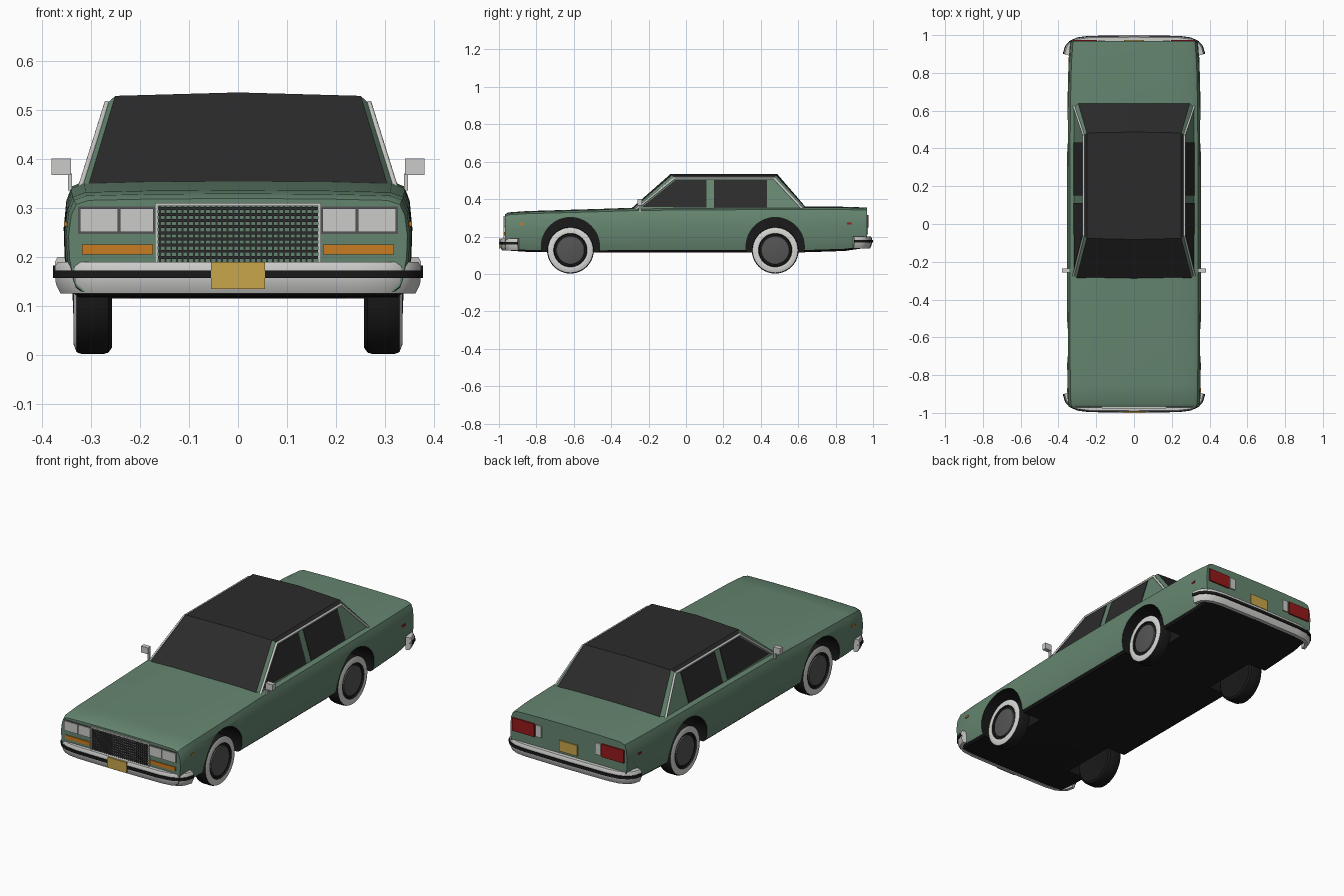
import bpy, bmesh, math
from mathutils import Vector, Matrix

if "Cube" in bpy.data.objects:
    bpy.data.objects.remove(bpy.data.objects["Cube"])


def mat(name, r, g, b):
    m = bpy.data.materials.new(name)
    m.diffuse_color = (r, g, b, 1)
    m.use_nodes = True
    m.node_tree.nodes["Principled BSDF"].inputs["Base Color"].default_value = m.diffuse_color
    return m


GREEN = mat("sage green", 0.13, 0.235, 0.16)
CHARCOAL = mat("charcoal", 0.024, 0.024, 0.024)
BLACK = mat("black", 0.010, 0.010, 0.010)
CHROME = mat("chrome grey", 0.60, 0.60, 0.59)
WHITE = mat("whitewall", 0.68, 0.68, 0.66)
GREY = mat("hub grey", 0.09, 0.09, 0.09)
AMBER = mat("amber", 0.58, 0.20, 0.015)
RED = mat("red", 0.30, 0.010, 0.010)
GOLD = mat("gold", 0.58, 0.38, 0.07)


def finish(bm, name, mats, smooth=None):
    bmesh.ops.recalc_face_normals(bm, faces=bm.faces)
    me = bpy.data.meshes.new(name)
    bm.to_mesh(me)
    bm.free()
    for m in mats:
        me.materials.append(m)
    if smooth:
        me.shade_smooth()
        me.set_sharp_from_angle(angle=math.radians(smooth))
    ob = bpy.data.objects.new(name, me)
    bpy.context.collection.objects.link(ob)
    return ob


def add_box(bm, x, y, z):
    c = [(a + b) / 2 for a, b in (x, y, z)]
    s = [abs(b - a) for a, b in (x, y, z)]
    bmesh.ops.create_cube(bm, size=1, matrix=Matrix.Translation(c) @ Matrix.Diagonal((*s, 1)))


def boxes(name, m, items, mirror=False):
    bm = bmesh.new()
    for x, y, z in items:
        add_box(bm, x, y, z)
        if mirror:
            add_box(bm, (-x[1], -x[0]), y, z)
    return finish(bm, name, [m])


def loft(bm, rings, closed=True, mat_rule=lambda j: 0):
    """Bridge equal-length rings of points and cap both ends."""
    vs = [[bm.verts.new(p) for p in r] for r in rings]
    n = len(vs[0])
    for a, b in zip(vs, vs[1:]):
        for j in range(n if closed else n - 1):
            k = (j + 1) % n
            bm.faces.new((a[j], a[k], b[k], b[j])).material_index = mat_rule(j)
    if closed:
        bm.faces.new(vs[0])
        bm.faces.new(vs[-1])


# Body: lofted along y; each station is (y, half width, bottom, top)
STATIONS = [(-0.968, 0.345, 0.130, 0.318), (-0.95, 0.350, 0.125, 0.328),
            (-0.85, 0.353, 0.118, 0.335), (-0.45, 0.355, 0.115, 0.347),
            (-0.25, 0.355, 0.115, 0.354), (0.30, 0.355, 0.115, 0.358),
            (0.65, 0.352, 0.116, 0.359), (0.85, 0.347, 0.123, 0.358),
            (0.968, 0.338, 0.140, 0.354)]
SECTION = [(0, 0), (0.92, 0), (0.955, 0.05), (0.97, 0.12), (0.995, 0.36), (1, 0.6),
           (0.985, 0.82), (0.955, 0.94), (0.88, 0.985), (0.5, 1.0), (0, 1.005)]
full = SECTION + [(-x, f) for x, f in SECTION[-2:0:-1]]
N = len(full)
bm = bmesh.new()
loft(bm, [[(x * w, y, b + f * (t - b)) for x, f in full] for y, w, b, t in STATIONS],
     mat_rule=lambda j: 1 if j < 2 or j >= N - 2 else 0)
body = finish(bm, "body", [GREEN, BLACK])

# Wheel arches cut from the body
WHEEL_Y = (-0.618, 0.477)
bm = bmesh.new()
for y in WHEEL_Y:
    for s in (1, -1):
        bmesh.ops.create_cone(bm, cap_ends=True, segments=48, radius1=0.156, radius2=0.156, depth=0.2,
                              matrix=Matrix.Translation((s * 0.32, y, 0.146))
                              @ Matrix.Rotation(math.pi / 2, 4, 'Y'))
cutter = finish(bm, "arch_cutter", [BLACK])
cutter.hide_render = True
mod = body.modifiers.new("arches", 'BOOLEAN')
mod.operation, mod.object, mod.solver = 'DIFFERENCE', cutter, 'EXACT'
mod.material_mode = 'TRANSFER'
dg = bpy.context.evaluated_depsgraph_get()
cut_mesh = bpy.data.meshes.new_from_object(body.evaluated_get(dg))
body.modifiers.clear()
body.data = cut_mesh
bpy.data.objects.remove(cutter)
cut_mesh.shade_smooth()
cut_mesh.set_sharp_from_angle(angle=math.radians(28))

# Cabin: rows from windscreen base over the roof to rear window base
ROWS = [[(0, -0.298, 0.345), (0.305, -0.290, 0.345), (0.321, -0.275, 0.340)],
        [(0, -0.082, 0.535), (0.250, -0.076, 0.528), (0.267, -0.062, 0.512)],
        [(0, 0.487, 0.535), (0.250, 0.482, 0.528), (0.267, 0.470, 0.512)],
        [(0, 0.648, 0.348), (0.297, 0.645, 0.348), (0.321, 0.630, 0.340)]]
bm = bmesh.new()
for s in (1, -1):
    v = [[bm.verts.new((s * x, y, z)) for x, y, z in r] for r in ROWS]
    for i in range(3):
        for j in range(2):
            f = bm.faces.new((v[i][j], v[i][j + 1], v[i + 1][j + 1], v[i + 1][j]))
            f.material_index = 0 if j == 1 and i != 1 else 1
    bm.faces.new([r[2] for r in v])
bmesh.ops.remove_doubles(bm, verts=bm.verts, dist=1e-5)
finish(bm, "cabin", [GREEN, CHARCOAL], 20)


# Side windows: thin plates on the leaning cabin sides
def side_x(z, off):
    return 0.318 - (z - 0.35) * 0.315 + off


bm = bmesh.new()
for pts in ([(-0.235, 0.358), (-0.055, 0.503), (0.11, 0.503), (0.11, 0.355)],
            [(0.15, 0.355), (0.15, 0.503), (0.432, 0.503), (0.432, 0.355)]):
    for s in (1, -1):
        loft(bm, [[(s * side_x(z, o), y, z) for y, z in pts] for o in (-0.003, 0.003)])
finish(bm, "side_windows", [CHARCOAL])

# Chrome trim following the cabin side edges
bm = bmesh.new()
for s in (1, -1):
    path = [Vector((s * r[2][0], r[2][1], r[2][2])) for r in ROWS]
    for p, q in zip(path, path[1:]):
        d = q - p
        bmesh.ops.create_cone(bm, cap_ends=True, segments=8, radius1=0.006, radius2=0.006,
                              depth=d.length + 0.004, matrix=Matrix.Translation((p + q) / 2)
                              @ d.to_track_quat('Z', 'Y').to_matrix().to_4x4())
finish(bm, "cabin_trim", [CHROME], 50)

# Wheels: lathed profile of (radius, x), coloured by band
TYRE = [(0.05, 0.262), (0.112, 0.257), (0.122, 0.264), (0.125, 0.275), (0.125, 0.318),
        (0.121, 0.329), (0.105, 0.335), (0.090, 0.333), (0.086, 0.325), (0.076, 0.325),
        (0.074, 0.331), (0.040, 0.336), (0.001, 0.337)]
BANDS = [0, 0, 0, 0, 0, 1, 1, 0, 0, 2, 2, 2, 2]
for end, y0 in zip(("front", "rear"), WHEEL_Y):
    for side, s in (("right", 1), ("left", -1)):
        bm = bmesh.new()
        rings = []
        for k in range(41):
            a = 2 * math.pi * k / 40
            rings.append([(s * x, y0 + r * math.cos(a), 0.127 + r * math.sin(a)) for r, x in TYRE])
        loft(bm, rings, closed=False, mat_rule=lambda j: BANDS[j])
        bmesh.ops.remove_doubles(bm, verts=bm.verts, dist=1e-5)
        bmesh.ops.holes_fill(bm, edges=[e for e in bm.edges if e.is_boundary])
        finish(bm, f"{end}_{side}_wheel", [BLACK, WHITE, GREY], 35)

# Bumpers: profile (outward, z) swept along a wrapped path
HALF = [(0, 0.995), (0.24, 0.992), (0.30, 0.984), (0.34, 0.965), (0.362, 0.94), (0.373, 0.90)]
PATH = [Vector((-x, y)) for x, y in HALF[:0:-1]] + [Vector(p) for p in HALF]
CHROME_BAR = [(-0.03, 0.125), (-0.012, 0.125), (-0.002, 0.145), (0, 0.18), (-0.006, 0.19), (-0.03, 0.19)]
RUBBER = [(-0.01, 0.157), (0.004, 0.157), (0.004, 0.172), (-0.01, 0.172)]


def bumper(name, m, profile, end, dz):
    bm = bmesh.new()
    rings = []
    for i, p in enumerate(PATH):
        t = (PATH[min(i + 1, len(PATH) - 1)] - PATH[max(i - 1, 0)]).normalized()
        n = Vector((-t.y, t.x))
        rings.append([(p.x + n.x * o, end * (p.y + n.y * o), z + dz) for o, z in profile])
    loft(bm, rings)
    finish(bm, name, [m], 35)


for label, end, dz in (("front", -1, 0), ("rear", 1, 0.01)):
    bumper(label + "_bumper", CHROME, CHROME_BAR, end, dz)
    bumper(label + "_bumper_rubber", BLACK, RUBBER, end, dz)

# Front face: headlights, indicators, grille, plate
F = -0.967
boxes("headlight_bezels", GREY, [((0.169, 0.326), (F - 0.004, F), (0.247, 0.303))], True)
boxes("headlights", CHROME, [((0.172, 0.240), (F - 0.008, F), (0.251, 0.299)),
                             ((0.244, 0.322), (F - 0.008, F), (0.251, 0.299))], True)
boxes("front_indicators", AMBER, [((0.173, 0.318), (F - 0.006, F), (0.205, 0.225))], True)
boxes("grille_back", GREEN, [((-0.163, 0.163), (F - 0.003, F), (0.19, 0.305))])
boxes("grille_bars", CHARCOAL,
      [((-0.163, 0.163), (F - 0.007, F), (0.196 + 0.0125 * i, 0.202 + 0.0125 * i)) for i in range(9)]
      + [((-0.161 + 0.0115 * i, -0.157 + 0.0115 * i), (F - 0.006, F), (0.19, 0.305)) for i in range(28)])
boxes("grille_frame", CHROME, [((-0.169, 0.169), (F - 0.01, F), (0.304, 0.310)),
                               ((-0.169, -0.163), (F - 0.01, F), (0.19, 0.310)),
                               ((0.163, 0.169), (F - 0.01, F), (0.19, 0.310))])
boxes("front_plate", GOLD, [((-0.055, 0.055), (-1.0, -0.992), (0.135, 0.190))])

# Rear face: lamps and plate
R = 0.967
boxes("tail_lights", RED, [((0.195, 0.322), (R, R + 0.008), (0.247, 0.315))], True)
boxes("reverse_lights", CHROME, [((0.155, 0.188), (R, R + 0.007), (0.252, 0.312))], True)
boxes("rear_plate", GOLD, [((-0.053, 0.053), (R, R + 0.007), (0.212, 0.268))])

# Side markers and door mirrors
boxes("front_side_markers", AMBER, [((0.346, 0.354), (-0.892, -0.868), (0.262, 0.272))], True)
boxes("rear_side_markers", RED, [((0.338, 0.348), (0.86, 0.885), (0.264, 0.274))], True)
boxes("mirrors", CHROME, [((0.340, 0.380), (-0.258, -0.235), (0.367, 0.400)),
                          ((0.338, 0.346), (-0.252, -0.240), (0.335, 0.370))], True)
